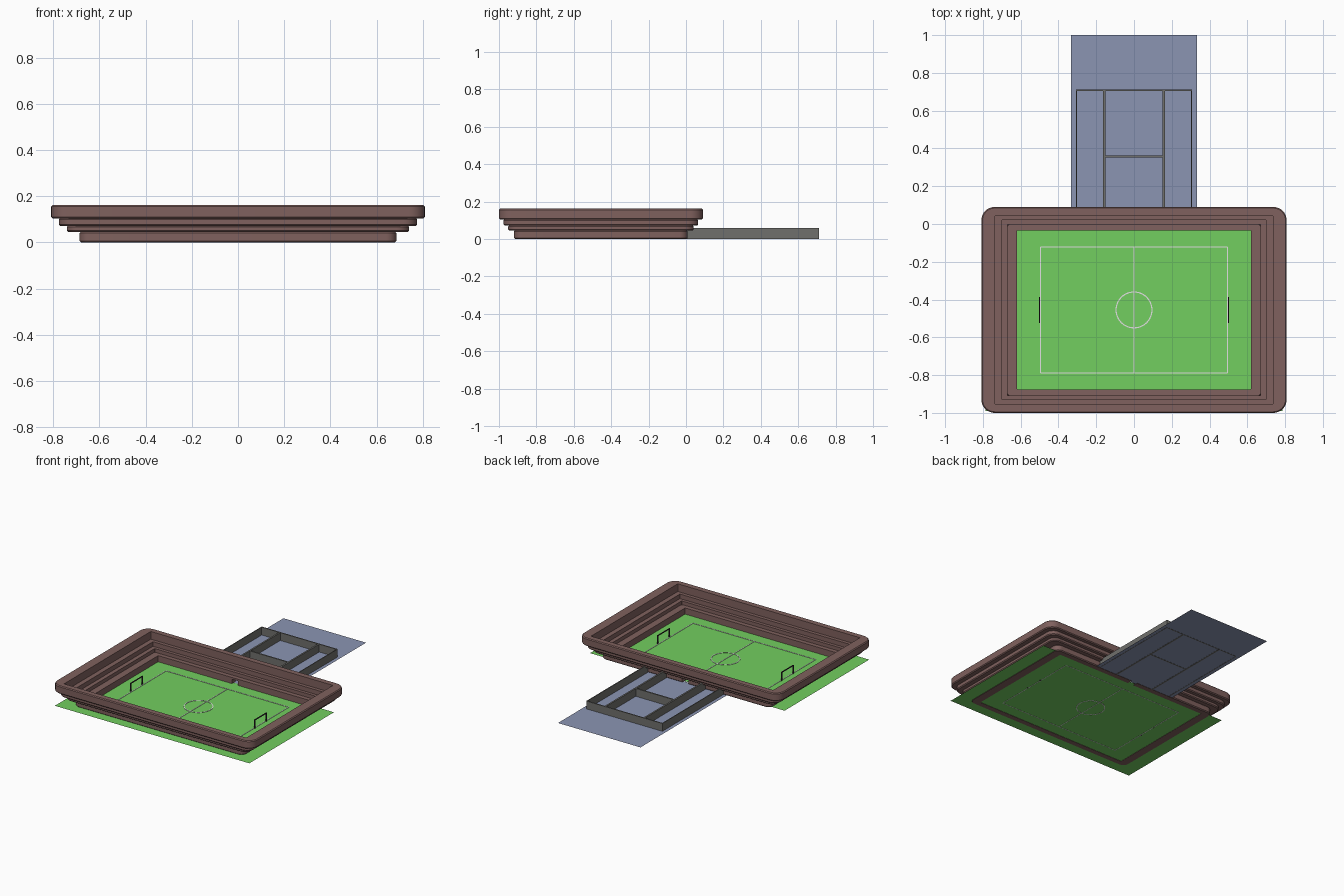
import bpy, bmesh, math

if "Cube" in bpy.data.objects:
    bpy.data.objects.remove(bpy.data.objects["Cube"])

CY = -0.455  # centre of the pitch and stands


def mat(name, r, g, b):
    m = bpy.data.materials.new(name)
    m.diffuse_color = (r, g, b, 1)
    m.use_nodes = True
    m.node_tree.nodes["Principled BSDF"].inputs["Base Color"].default_value = m.diffuse_color
    return m


BROWN = mat("stand brown", 0.215, 0.12, 0.112)
GREEN = mat("grass green", 0.17, 0.62, 0.115)
BLUE = mat("court blue", 0.26, 0.30, 0.45)
GREY = mat("wall grey", 0.16, 0.16, 0.15)
WHITE = mat("line white", 0.75, 0.75, 0.75)
DARK = mat("goal dark", 0.04, 0.02, 0.035)


def finish(bm, name, material):
    bmesh.ops.recalc_face_normals(bm, faces=bm.faces)
    me = bpy.data.meshes.new(name)
    bm.to_mesh(me)
    bm.free()
    me.materials.append(material)
    ob = bpy.data.objects.new(name, me)
    bpy.context.collection.objects.link(ob)
    return ob


def boxes(name, material, spans):
    """One object from boxes given as (x0, x1, y0, y1, z0, z1)."""
    bm = bmesh.new()
    for x0, x1, y0, y1, z0, z1 in spans:
        vs = bmesh.ops.create_cube(bm, size=1)["verts"]
        for v in vs:
            v.co = ((x0 + x1) / 2 + v.co.x * (x1 - x0),
                    (y0 + y1) / 2 + v.co.y * (y1 - y0),
                    (z0 + z1) / 2 + v.co.z * (z1 - z0))
    return finish(bm, name, material)


def sheet(name, material, x, y0, y1, z):
    bm = bmesh.new()
    bm.faces.new([bm.verts.new(p) for p in
                  ((-x, y0, z), (x, y0, z), (x, y1, z), (-x, y1, z))])
    return finish(bm, name, material)


def rounded_loop(hx, hy, r, z, n=8):
    pts = []
    for q, (sx, sy) in enumerate(((1, 1), (-1, 1), (-1, -1), (1, -1))):
        for i in range(n + 1):
            a = math.pi / 2 * (q + i / n)
            pts.append((sx * (hx - r) + r * math.cos(a),
                        CY + sy * (hy - r) + r * math.sin(a), z))
    return pts


def tier(name, inner, outer, r, z0, z1, b=0.006):
    """Stand ring: square inside, rounded and softened outside."""
    ox, oy = outer
    loops = [rounded_loop(*inner, 0.003, z0),
             rounded_loop(ox - b, oy - b, r - b, z0),
             rounded_loop(ox, oy, r, z0 + b),
             rounded_loop(ox, oy, r, z1 - b),
             rounded_loop(ox - b, oy - b, r - b, z1),
             rounded_loop(*inner, 0.003, z1)]
    bm = bmesh.new()
    rows = [[bm.verts.new(p) for p in lp] for lp in loops]
    n = len(rows[0])
    for k, a in enumerate(rows):
        c = rows[(k + 1) % len(rows)]
        for i in range(n):
            j = (i + 1) % n
            bm.faces.new((a[i], a[j], c[j], c[i]))
    ob = finish(bm, name, BROWN)
    bpy.context.view_layer.objects.active = ob
    ob.select_set(True)
    bpy.ops.object.shade_smooth_by_angle(angle=math.radians(30))
    ob.select_set(False)
    return ob


# Stepped stands, each tier wider and higher
base = tier("stand_base", (0.62, 0.42), (0.685, 0.464), 0.045, 0, 0.047)
tier("stand_tier_2", (0.67, 0.452), (0.74, 0.496), 0.055, 0.045, 0.073)
tier("stand_tier_3", (0.70, 0.475), (0.774, 0.52), 0.06, 0.071, 0.106)
tier("stand_tier_4", (0.735, 0.50), (0.808, 0.545), 0.07, 0.104, 0.162)

# Players' tunnel through the back of the base
cutter = boxes("tunnel_cutter", BROWN, [(-0.025, 0.025, -0.06, 0.03, -0.01, 0.034)])
cutter.hide_render = True
cutter.hide_viewport = True
cut = base.modifiers.new("tunnel", 'BOOLEAN')
cut.operation = 'DIFFERENCE'
cut.object = cutter

# Grass and blue court floor
sheet("grass", GREEN, 0.785, -0.99, -0.015, 0.002)
sheet("court_floor", BLUE, 0.333, -0.012, 1.0, 0.001)

# Pitch markings
X, Y, W = 0.495, 0.333, 0.0025
Z = (0.0008, 0.0045)
lines = [(-W, W, CY - Y, CY + Y, *Z)]
for s in (-1, 1):
    lines.append((s * X - W, s * X + W, CY - Y, CY + Y, *Z))
    lines.append((-X, X, CY + s * Y - W, CY + s * Y + W, *Z))
boxes("pitch_lines", WHITE, lines)

bm = bmesh.new()
N = 48
rings = [[bm.verts.new((r * math.cos(2 * math.pi * i / N),
                        CY + r * math.sin(2 * math.pi * i / N), z))
          for i in range(N)]
         for r, z in ((0.092, Z[0]), (0.098, Z[0]), (0.098, Z[1]), (0.092, Z[1]))]
for k in range(4):
    a, c = rings[k], rings[(k + 1) % 4]
    for i in range(N):
        j = (i + 1) % N
        bm.faces.new((a[i], a[j], c[j], c[i]))
finish(bm, "centre_circle", WHITE)

# Goals: two posts and a crossbar at each end
for side, s in (("left", -1), ("right", 1)):
    x0, x1 = s * 0.5 - 0.003, s * 0.5 + 0.003
    y0, y1 = CY - 0.069, CY + 0.069
    boxes(side + "_goal", DARK, [
        (x0, x1, y0, y0 + 0.006, 0, 0.066),
        (x0, x1, y1 - 0.006, y1, 0, 0.066),
        (x0, x1, y0, y1, 0.06, 0.066)])

# Low grey walls laid out like court lines
H = 0.058
walls = [(-0.307, 0.307, 0.703, 0.711, 0, H),
         (-0.155, 0.155, 0.353, 0.363, 0, H)]
for s in (-1, 1):
    for x, w in ((0.304, 0.003), (0.157, 0.006)):
        walls.append((s * x - w, s * x + w, 0.0, 0.707, 0, H))
boxes("court_walls", GREY, walls)
